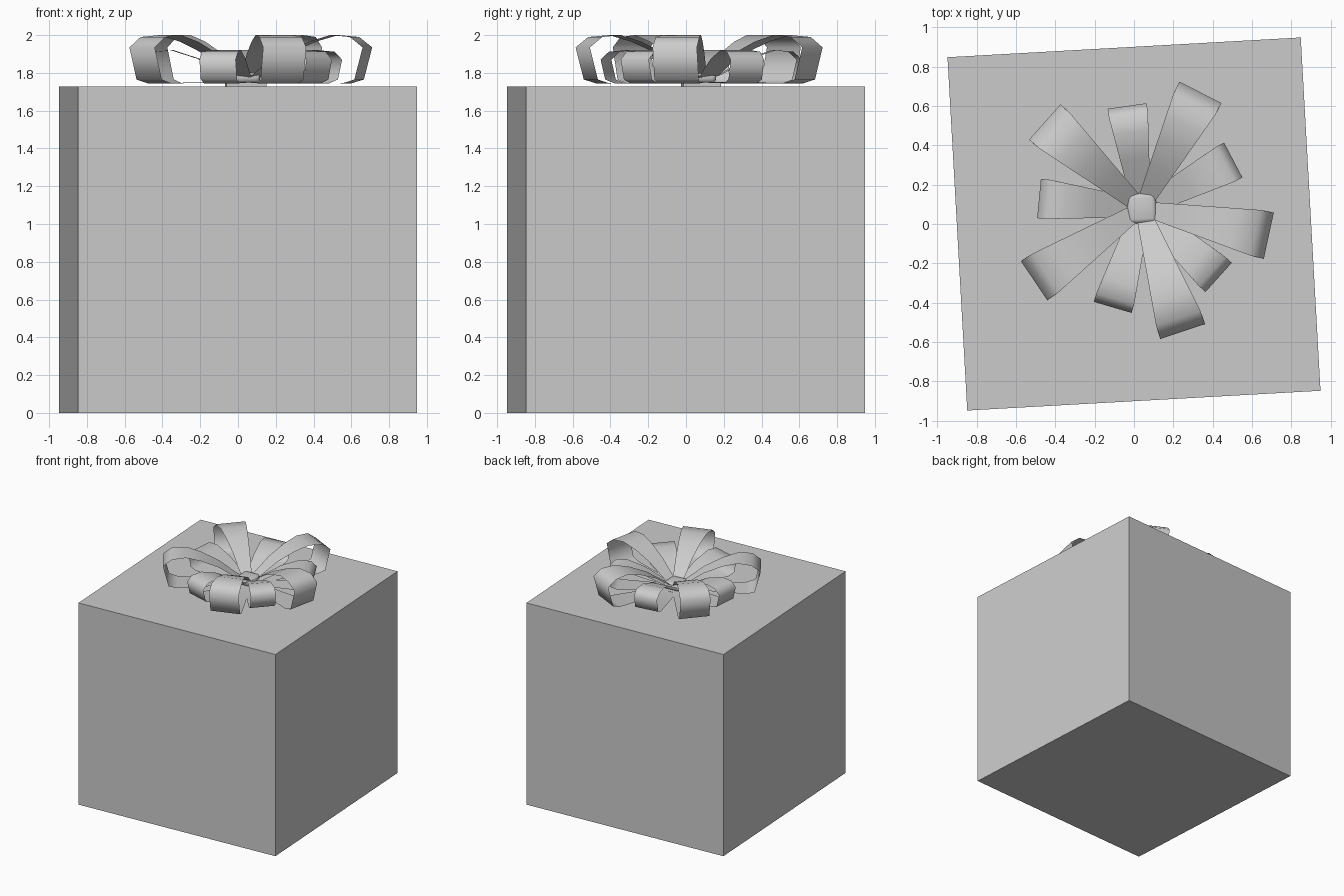
import bpy, bmesh, math
from mathutils import Matrix, Vector

cube = bpy.data.objects.get("Cube")
if cube:
    bpy.data.objects.remove(cube, do_unlink=True)

grey = bpy.data.materials.new("plain grey")
grey.use_nodes = True
GREY = (0.6, 0.6, 0.6, 1)
grey.diffuse_color = GREY
grey.node_tree.nodes["Principled BSDF"].inputs["Base Color"].default_value = GREY

BOW = Vector((0.04, 0.08, 0))


def finish(bm, name, smooth=None):
    mesh = bpy.data.meshes.new(name)
    bm.to_mesh(mesh)
    bm.free()
    mesh.materials.append(grey)
    ob = bpy.data.objects.new(name, mesh)
    bpy.context.collection.objects.link(ob)
    if smooth:
        bpy.ops.object.select_all(action='DESELECT')
        ob.select_set(True)
        bpy.context.view_layer.objects.active = ob
        bpy.ops.object.shade_smooth_by_angle(angle=math.radians(smooth))
    return ob


def block(name, size, center, turn=0, bevel=0):
    bm = bmesh.new()
    bmesh.ops.create_cube(bm, size=1)
    bmesh.ops.scale(bm, vec=size, verts=bm.verts)
    if bevel:
        bmesh.ops.bevel(bm, geom=bm.edges[:], offset=bevel, segments=3,
                        profile=0.5, affect='EDGES')
    bm.transform(Matrix.Translation(center) @ Matrix.Rotation(math.radians(turn), 4, 'Z'))
    return finish(bm, name, 60 if bevel else None)


def ribbon_loop(name, profile, angle, inner, outer):
    """Sweep a tapering strip along a side profile of (radius, height) points."""
    bm = bmesh.new()
    reach = max(r for r, z in profile)
    rows = []
    for r, z in profile:
        half = inner + (outer - inner) * min(1, r / reach * 1.1)
        rows.append([bm.verts.new((r, s * half, z)) for s in (-1, 1)])
    for a, b in zip(rows, rows[1:]):
        bm.faces.new((a[0], b[0], b[1], a[1]))
    bm.transform(Matrix.Translation(BOW) @ Matrix.Rotation(math.radians(angle), 4, 'Z'))
    return finish(bm, name, 70)


# Box, slightly turned
block("gift_box", (1.798, 1.798, 1.727), (0, 0, 0.8635), 3.2)

# Bow loops: an upper ring of large ones and a lower ring of small ones
large = [(0.03, 1.775), (0.1, 1.815), (0.22, 1.9), (0.36, 1.965), (0.48, 2.0),
         (0.59, 1.99), (0.66, 1.935), (0.615, 1.765), (0.55, 1.745), (0.03, 1.752)]
small = [(0.03, 1.765), (0.1, 1.79), (0.25, 1.875), (0.39, 1.92), (0.48, 1.912),
         (0.525, 1.87), (0.5, 1.765), (0.45, 1.745), (0.03, 1.75)]
for i, a in enumerate((63.2, 138.4, 213.9, 288.3, 347.8)):
    ribbon_loop(f"large_loop_{i + 1}", large, a, 0.035, 0.12)
for i, a in enumerate((27.8, 98.2, 174.6, 253.6, 318)):
    ribbon_loop(f"small_loop_{i + 1}", small, a, 0.045, 0.1)

# Knot and the flat pad beneath it
block("bow_knot", (0.15, 0.155, 0.06), BOW + Vector((0, 0, 1.777)), 3, 0.025)
block("bow_pad", (0.21, 0.2, 0.025), BOW + Vector((0, 0, 1.738)), 3)
